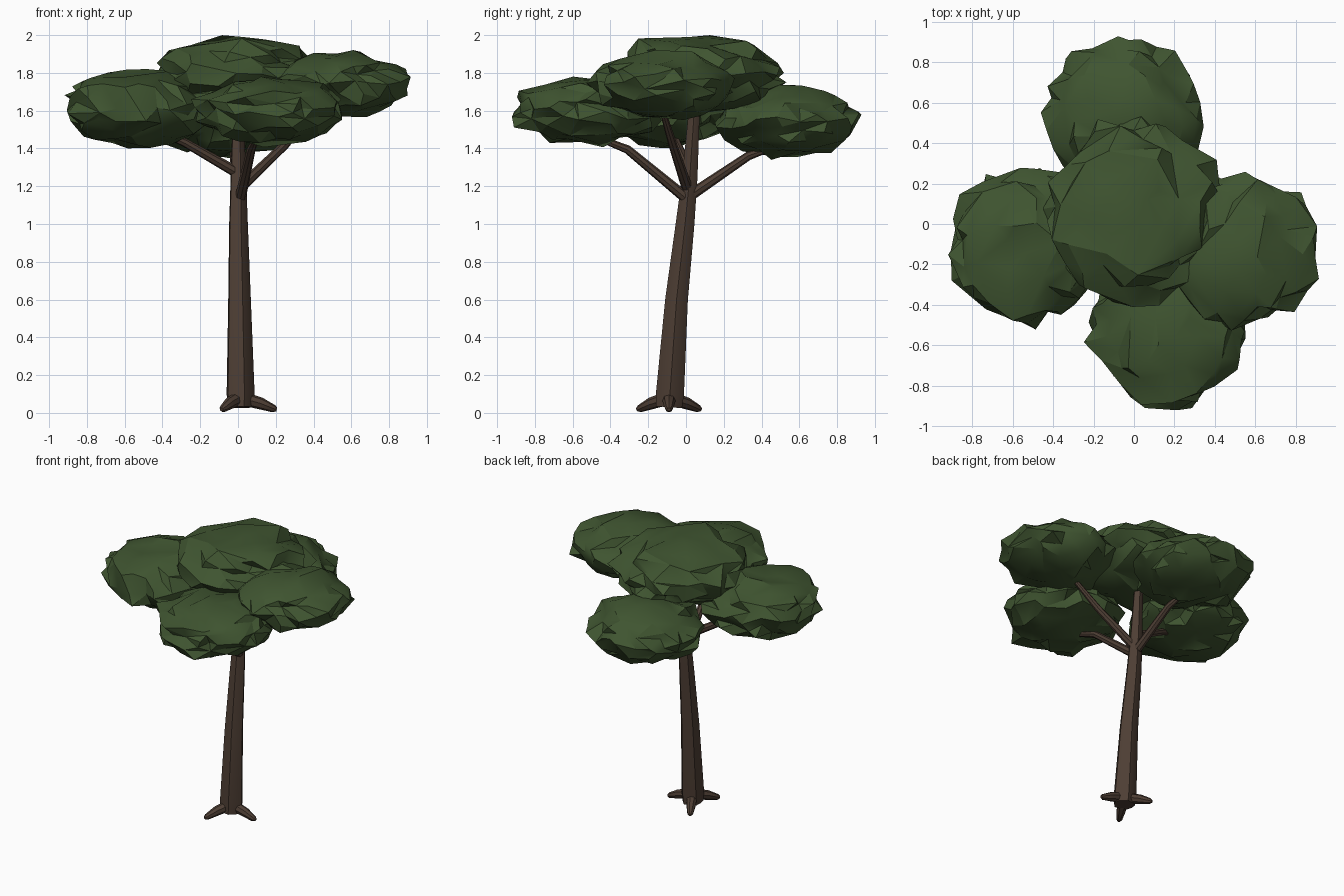
import bpy, bmesh, math
from math import radians, pi
from mathutils import Vector, noise

if "Cube" in bpy.data.objects:
    bpy.data.objects.remove(bpy.data.objects["Cube"], do_unlink=True)


def material(name, rgb):
    mat = bpy.data.materials.new(name)
    mat.use_nodes = True
    mat.diffuse_color = (*rgb, 1)
    mat.node_tree.nodes["Principled BSDF"].inputs["Base Color"].default_value = (*rgb, 1)
    return mat


LEAF = material("leaf green", (0.05, 0.09, 0.03))
BARK = material("bark brown", (0.075, 0.048, 0.034))


def finish(name, bm, mat, angle):
    bmesh.ops.recalc_face_normals(bm, faces=bm.faces)
    mesh = bpy.data.meshes.new(name)
    bm.to_mesh(mesh)
    bm.free()
    mesh.materials.append(mat)
    obj = bpy.data.objects.new(name, mesh)
    bpy.context.collection.objects.link(obj)
    bpy.ops.object.select_all(action="DESELECT")
    bpy.context.view_layer.objects.active = obj
    obj.select_set(True)
    bpy.ops.object.shade_smooth_by_angle(angle=radians(angle))
    return obj


def tube(name, path, radii, sides=8, flute=0.0):
    """Tapered limb along a path; flute pulls every other side inward."""
    bm = bmesh.new()
    path = [Vector(p) for p in path]
    rings = []
    for i, (p, r) in enumerate(zip(path, radii)):
        along = path[min(i + 1, len(path) - 1)] - path[max(i - 1, 0)]
        turn = Vector((0, 0, 1)).rotation_difference(along.normalized())
        ring = []
        for k in range(sides):
            a = 2 * pi * k / sides
            rk = r * (1 - flute * (k % 2))
            ring.append(bm.verts.new(p + turn @ Vector((rk * math.cos(a), rk * math.sin(a), 0))))
        rings.append(ring)
    for low, high in zip(rings, rings[1:]):
        for k in range(sides):
            n = (k + 1) % sides
            bm.faces.new((low[k], low[n], high[n], high[k]))
    bm.faces.new(rings[0])
    bm.faces.new(rings[-1])
    return finish(name, bm, BARK, 30)


def foliage(name, low, high, seed):
    """Lumpy flattened clump that exactly fills the box from low to high."""
    bm = bmesh.new()
    bmesh.ops.create_icosphere(bm, subdivisions=4, radius=1)
    shift = Vector((seed * 7.3, seed * 3.1, seed * 5.7))
    for v in bm.verts:
        d = v.co.normalized()
        lumps = noise.noise(d * 2.2 + shift) * 0.16 + noise.noise(d * 5 + shift) * 0.13
        v.co = d * (1 + lumps) + noise.noise_vector(d * 9 + shift) * 0.05
    for axis in range(3):
        values = [v.co[axis] for v in bm.verts]
        a, b = min(values), max(values)
        for v in bm.verts:
            t = (v.co[axis] - a) / (b - a)
            v.co[axis] = low[axis] + t * (high[axis] - low[axis])
    obj = finish(name, bm, LEAF, 30)
    # Collapse to irregular chunky facets
    mod = obj.modifiers.new("chunky facets", "DECIMATE")
    mod.ratio = 0.2
    bpy.ops.object.modifier_apply(modifier=mod.name)
    bpy.ops.object.shade_smooth_by_angle(angle=radians(30))


# Leaning trunk
tube("trunk",
     [(0.01, -0.09, 0.03), (0.01, -0.085, 0.1), (0.005, -0.05, 0.6), (0, -0.005, 1.0),
      (0, 0.02, 1.25), (0, 0.045, 1.62)],
     [0.072, 0.078, 0.063, 0.052, 0.043, 0.03], sides=10, flute=0.1)

# Three splayed roots
for i in range(3):
    a = 2 * pi * i / 3
    out = Vector((math.cos(a), math.sin(a), 0))
    base = Vector((0.01, -0.09, 0))
    tube(f"root_{i + 1}",
         [base + out * d + Vector((0, 0, z)) for d, z in ((0.02, 0.075), (0.11, 0.05), (0.18, 0.022), (0.195, 0.018))],
         [0.036, 0.032, 0.02, 0.01])

# Branches reaching into the outer clumps
branches = {
    "front_branch": [(0.01, 0.01, 1.13), (0.07, -0.31, 1.395), (0.1, -0.5, 1.47)],
    "back_branch": [(0, 0.02, 1.15), (-0.02, 0.33, 1.36), (-0.04, 0.5, 1.42)],
    "left_branch": [(0, 0.01, 1.18), (0.25, -0.07, 1.42), (0.42, -0.13, 1.62)],
    "right_branch": [(0, 0.02, 1.27), (-0.28, -0.05, 1.43), (-0.5, -0.1, 1.53)],
}
for name, path in branches.items():
    tube(name, path, [0.03, 0.023, 0.015])

# Crown: one high clump with four around it
foliage("crown_top", (-0.45, -0.41, 1.57), (0.44, 0.53, 2.0), 1)
foliage("crown_right", (-0.92, -0.51, 1.4), (-0.14, 0.28, 1.82), 2)
foliage("crown_left", (0.14, -0.53, 1.55), (0.92, 0.26, 1.92), 3)
foliage("crown_front", (-0.25, -0.93, 1.41), (0.56, -0.13, 1.78), 4)
foliage("crown_back", (-0.46, 0.15, 1.34), (0.35, 0.93, 1.75), 5)
